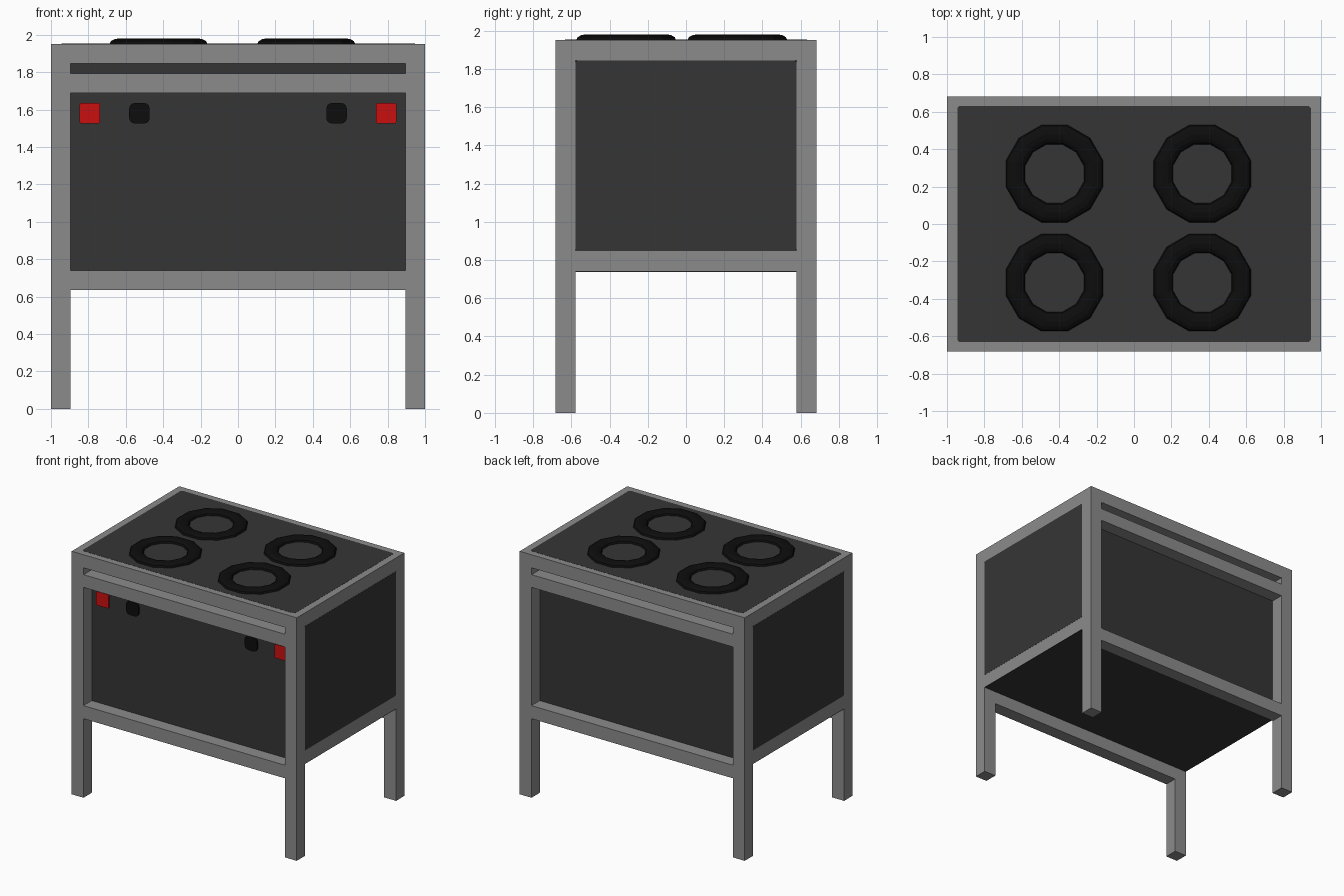
import bpy, bmesh, math
from mathutils import Matrix

if "Cube" in bpy.data.objects:
    bpy.data.objects.remove(bpy.data.objects["Cube"])


def material(name, rgb):
    m = bpy.data.materials.new(name)
    m.diffuse_color = (*rgb, 1)
    m.use_nodes = True
    m.node_tree.nodes["Principled BSDF"].inputs["Base Color"].default_value = m.diffuse_color
    return m


GREY = material("grey frame", (0.26, 0.26, 0.26))
DARK = material("dark panel", (0.036, 0.036, 0.036))
BLACK = material("black", (0.004, 0.004, 0.004))
RED = material("red", (0.6, 0.005, 0.005))

W, D, H, T = 1.0, 0.683, 1.952, 0.105   # half width, half depth, height, beam
X, Y = W - T, D - T                     # inner edges of the legs


def finish(name, bm, mat):
    me = bpy.data.meshes.new(name)
    bm.to_mesh(me)
    bm.free()
    me.materials.append(mat)
    ob = bpy.data.objects.new(name, me)
    bpy.context.collection.objects.link(ob)
    return ob


def box(name, lo, hi, mat, corner=0, axis=None, segments=1):
    """Box from lo to hi; edges running along axis are rounded by corner."""
    bm = bmesh.new()
    bmesh.ops.create_cube(bm, size=1)
    for v in bm.verts:
        v.co = [(lo[i] + hi[i]) / 2 + v.co[i] * (hi[i] - lo[i]) for i in range(3)]
    if corner:
        edges = [e for e in bm.edges
                 if abs(e.verts[0].co[axis] - e.verts[1].co[axis]) > 1e-5]
        bmesh.ops.bevel(bm, geom=edges, offset=corner, segments=segments,
                        profile=0.5, affect='EDGES')
    return finish(name, bm, mat)


def ring(name, x, y, z):
    """Flattened twelve-sided torus, made by spinning an oval section."""
    n, major, half_w, half_h = 12, 0.216, 0.054, 0.029
    bm = bmesh.new()
    loops = []
    for i in range(n):
        a = 2 * math.pi * (i + 0.5) / n
        loop = []
        for j in range(n):
            b = 2 * math.pi * j / n
            r = major + half_w * math.cos(b)
            loop.append(bm.verts.new((x + r * math.cos(a), y + r * math.sin(a),
                                      z + half_h * math.sin(b))))
        loops.append(loop)
    for i in range(n):
        p, q = loops[i], loops[(i + 1) % n]
        for j in range(n):
            k = (j + 1) % n
            bm.faces.new((p[j], q[j], q[k], p[k]))
    return finish(name, bm, mat=BLACK)


# Legs
for sx in (-1, 1):
    for sy in (-1, 1):
        cx, cy = sx * (W - T / 2), sy * (D - T / 2)
        box("leg", (cx - T / 2, cy - T / 2, 0), (cx + T / 2, cy + T / 2, H), GREY)

# Front and back rails: bottom, middle and top
for side, s in (("front", -1), ("back", 1)):
    y0, y1 = sorted((s * Y, s * D))
    for part, z0, z1 in (("bottom", 0.635, 0.74), ("middle", 1.69, 1.792),
                         ("top", 1.847, H)):
        box(f"{side}_{part}_rail", (-X, y0, z0), (X, y1, z1), GREY)

# Side rails and flush side panels
for side, s in (("left", -1), ("right", 1)):
    x0, x1 = sorted((s * X, s * W))
    for part, z0, z1 in (("bottom", 0.742, 0.85), ("top", 1.843, H)):
        box(f"{side}_{part}_rail", (x0, -Y, z0), (x1, Y, z1), GREY)
    x0, x1 = sorted((s * (W - 0.006), s * (W + 0.001)))
    box(f"{side}_panel", (x0, -Y, 0.847), (x1, Y, 1.845), DARK, 0.01, 0)

# Oven body, underside and cooking surface
box("oven_body", (-X, -Y, 0.742), (X, Y, H - 0.004), DARK)
box("underside", (-W, -Y, 0.738), (W, Y, 0.742), DARK)
box("cooking_surface", (-0.945, -0.632, H - 0.006), (0.945, 0.632, H + 0.001),
    DARK, 0.012, 2)

# Burner rings
for x in (-0.425, 0.365):
    for y in (-0.313, 0.269):
        ring("burner_ring", x, y, H)

# Control buttons on the front panel
for s in (-1, 1):
    for name, cx, mat, corner in (("red_button", 0.792, RED, 0.012),
                                  ("black_knob", 0.527, BLACK, 0.032)):
        cx *= s
        box(name, (cx - 0.055, -Y - 0.012, 1.525), (cx + 0.055, -Y + 0.01, 1.636),
            mat, corner, 1, 3)
